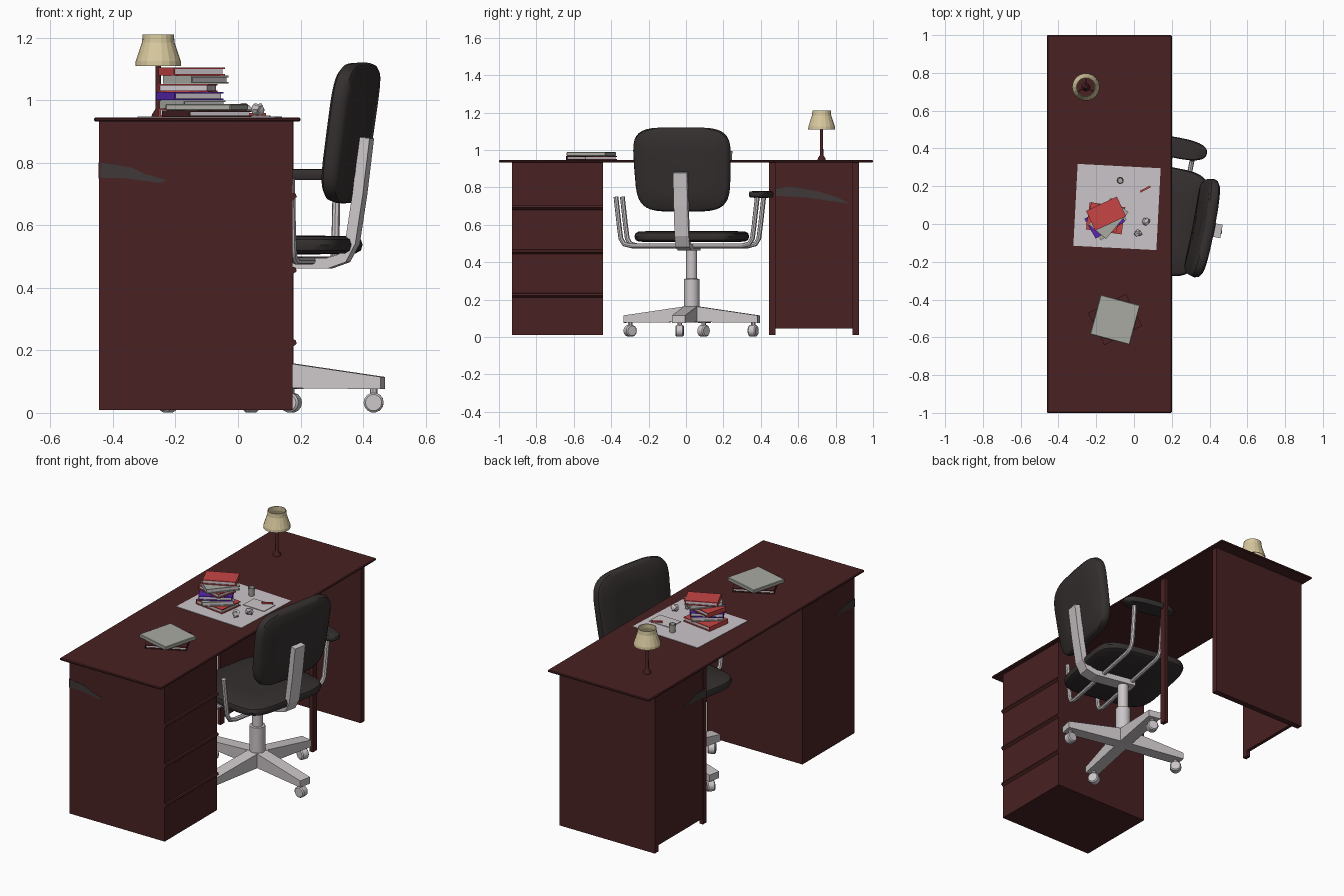
import bpy, bmesh, math, random
from mathutils import Matrix, Vector

if "Cube" in bpy.data.objects:
    bpy.data.objects.remove(bpy.data.objects["Cube"])

random.seed(4)

def material(name, r, g, b):
    m = bpy.data.materials.new(name)
    m.diffuse_color = (r, g, b, 1)
    m.use_nodes = True
    m.node_tree.nodes["Principled BSDF"].inputs["Base Color"].default_value = m.diffuse_color
    return m

WOOD = material("dark_red_wood", .066, .015, .016)
GRAIN = material("grain_grey", .05, .04, .04)
BLACK = material("black_fabric", .036, .029, .029)
METAL = material("pale_metal", .60, .56, .58)
RED = material("red_cover", .58, .06, .06)
PURPLE = material("purple_cover", .10, .02, .42)
GREY = material("grey_cover", .40, .40, .36)
PAPER = material("paper_white", .60, .56, .59)
SHADE = material("lamp_beige", .68, .58, .34)

CHAIR = Matrix.Translation((.105, .03, 0)) @ Matrix.Rotation(math.radians(-11), 4, 'Z')
ID = Matrix.Identity(4)

def finish(name, bm, mat, m=ID, smooth=False):
    bmesh.ops.recalc_face_normals(bm, faces=bm.faces)
    bm.transform(m)
    me = bpy.data.meshes.new(name)
    bm.to_mesh(me)
    bm.free()
    me.materials.append(mat)
    ob = bpy.data.objects.new(name, me)
    bpy.context.collection.objects.link(ob)
    if smooth:
        bpy.ops.object.select_all(action='DESELECT')
        ob.select_set(True)
        bpy.context.view_layer.objects.active = ob
        bpy.ops.object.shade_smooth_by_angle(angle=math.radians(40))
    return ob

def box(name, x, y, z, mat, m=ID, bevel=0):
    bm = bmesh.new()
    bmesh.ops.create_cube(bm, size=1)
    for v in bm.verts:
        v.co = [(a + b) / 2 + c * (b - a) for c, (a, b) in zip(v.co, (x, y, z))]
    if bevel:
        bmesh.ops.bevel(bm, geom=bm.edges[:], offset=bevel, segments=1, affect='EDGES')
    return finish(name, bm, mat, m)

def prism(name, pts, axis, lo, hi, mat, m=ID):
    """Extrude a 2D outline along x or y (outline is (y,z) or (x,z))."""
    bm = bmesh.new()
    at = (lambda p, t: (t, p[0], p[1])) if axis == 'x' else (lambda p, t: (p[0], t, p[1]))
    rings = [[bm.verts.new(at(p, t)) for p in pts] for t in (lo, hi)]
    loft(bm, rings)
    return finish(name, bm, mat, m)

def loft(bm, rings, caps=True):
    n = len(rings[0])
    for a, b in zip(rings, rings[1:]):
        for i in range(n):
            bm.faces.new((a[i], a[(i + 1) % n], b[(i + 1) % n], b[i]))
    if caps:
        bm.faces.new(rings[0])
        bm.faces.new(rings[-1])

def lathe(name, profile, centre, mat, sides=16, m=ID, caps=True, smooth=True):
    bm = bmesh.new()
    ang = [2 * math.pi * i / sides for i in range(sides)]
    loft(bm, [[bm.verts.new((r * math.cos(a), r * math.sin(a), z)) for a in ang]
              for r, z in profile], caps)
    return finish(name, bm, mat, m @ Matrix.Translation(centre), smooth)

def cushion(name, w, h, t, mat, m, power=5, bow=0, taper=0):
    """Soft pad: superellipse outline in local xy, thickness along z."""
    bm = bmesh.new()
    rings = []
    for s, z in ((.5, -.5), (.92, -.46), (.98, -.3), (1, 0), (.98, .3), (.92, .46), (.5, .5)):
        ring = []
        for i in range(40):
            a = 2 * math.pi * i / 40
            c, d = math.cos(a), math.sin(a)
            u = math.copysign(abs(c) ** (2 / power), c) * s
            v = math.copysign(abs(d) ** (2 / power), d) * s
            ring.append(bm.verts.new((u * w / 2 * (1 + taper * v), v * h / 2, z * t - bow * u * u)))
        rings.append(ring)
    loft(bm, rings)
    return finish(name, bm, mat, m, True)

def tube(name, pts, r, mat, m, sides=8):
    """Round tube through points lying in a local yz plane."""
    bm = bmesh.new()
    P = [Vector(p) for p in pts]
    rings = []
    for i, p in enumerate(P):
        d = (P[min(i + 1, len(P) - 1)] - P[max(i - 1, 0)]).normalized()
        n = Vector((1, 0, 0)).cross(d)
        rings.append([bm.verts.new(p + r * (math.cos(a) * Vector((1, 0, 0)) + math.sin(a) * n))
                      for a in (2 * math.pi * k / sides for k in range(sides))])
    loft(bm, rings)
    return finish(name, bm, mat, m, True)

# Desk
box("desk_top", (-.46, .20), (-1, 1), (.932, .945), WOOD, bevel=.004)
box("drawer_pedestal", (-.445, .175), (-.93, -.445), (.01, .934), WOOD)
for i, z in enumerate((.705, .468, .236)):
    prism(f"drawer_lip_{i}", [(.17, z), (.184, z - .003), (.188, z - .014), (.17, z - .03)],
          'y', -.93, -.445, WOOD)
box("outer_side_panel", (-.445, .175), (.89, .925), (.01, .934), WOOD)
box("back_panel", (-.443, -.423), (.45, .92), (.045, .934), WOOD)
for n, x in (("front", .155), ("rear", -.445)):
    box(f"inner_{n}_post", (x, x + .022), (.443, .478), (.01, .934), WOOD)

# Grey grain streaks
streak = [(.48, .79), (.55, .805), (.70, .78), (.80, .75), (.88, .712), (.75, .73), (.65, .745), (.48, .755)]
prism("grain_inside", streak, 'x', -.4235, -.422, GRAIN)
prism("grain_back", [(.45, .80), (.54, .80), (.66, .765), (.55, .76), (.45, .75)], 'x', -.4465, -.4425, GRAIN)
prism("grain_back_drawer", [(-.93, .80), (-.84, .795), (-.74, .765), (-.84, .76), (-.93, .75)],
      'x', -.4465, -.4445, GRAIN)
prism("grain_front", [(-.44, .80), (-.34, .785), (-.30, .765), (-.23, .745), (-.25, .735), (-.36, .75), (-.44, .752)],
      'y', -.9315, -.9295, GRAIN)

# Chair base: four tapered legs with casters
for i in range(4):
    R = CHAIR @ Matrix.Rotation(math.pi / 2 * i, 4, 'Z')
    leg = prism(f"base_leg_{i}", [(0, .08), (.365, .076), (.365, .115), (0, .168)], 'y', -.036, .036, METAL, R)
    C = R @ Matrix.Translation((.335, 0, .033)) @ Matrix.Rotation(math.radians(70 * i + 10), 4, 'Z') \
        @ Matrix.Rotation(math.pi / 2, 4, 'X')
    lathe(f"caster_{i}", [(.026, -.022), (.032, -.016), (.032, .016), (.026, .022)], (0, 0, 0), METAL, 14, C)
    lathe(f"caster_stem_{i}", [(.012, .04), (.012, .085)], (.335, 0, 0), METAL, 8, R)
lathe("gas_column", [(.042, .1), (.042, .31), (.03, .312), (.03, .475)], (0, 0, 0), METAL, 16, CHAIR)

# Chair seat and back
cushion("seat", .55, .57, .06, BLACK, CHAIR @ Matrix.Translation((-.005, 0, .537)))
lean = CHAIR @ Matrix.Translation((.268, 0, .895)) @ Matrix.Rotation(math.radians(8), 4, 'Y') \
    @ Matrix(((0, 0, 1, 0), (1, 0, 0, 0), (0, 1, 0, 0), (0, 0, 0, 1)))
cushion("backrest", .525, .455, .065, BLACK, lean, 4.5, .012, .04)

# Bent bar joining seat and backrest
path = [(-.06, .478), (.19, .478), (.24, .495), (.266, .545), (.29, .70), (.312, .88)]
left, right = [], []
for i, p in enumerate(path):
    a, b = Vector(path[max(i - 1, 0)]), Vector(path[min(i + 1, len(path) - 1)])
    d = (b - a).normalized() * .017
    left.append((p[0] - d.y, p[1] + d.x))
    right.append((p[0] + d.y, p[1] - d.x))
prism("back_support_bar", left + right[::-1], 'y', -.038, .038, METAL, CHAIR)

# Arm tubes; only one side carries a pad
half = [(.30, .487), (.34, .497), (.358, .525), (.368, .60), (.385, .75)]
for i, x in enumerate((-.04, .14)):
    pts = [(x, -y, z) for y, z in reversed(half)] + [(x, y, z) for y, z in half]
    tube(f"arm_tube_{i}", pts, .013, METAL, CHAIR)
cushion("arm_pad", .31, .11, .036, BLACK, CHAIR @ Matrix.Translation((.055, .39, .762)), 2.6)

# Lamp
LAMP = (-.255, .725, 0)
lathe("lamp_stand", [(.022, .945), (.020, .955), (.009, .972), (.008, 1.15)], LAMP, WOOD, 12)
lathe("lamp_shade", [(.073, 1.11), (.072, 1.125), (.062, 1.155), (.052, 1.185), (.050, 1.21),
                     (.047, 1.21), (.049, 1.185), (.059, 1.155), (.069, 1.125), (.070, 1.11), (.073, 1.11)],
      LAMP, SHADE, 18, caps=False, smooth=False)
for i in range(3):
    box(f"shade_arm_{i}", (0, .062), (-.003, .003), (1.143, 1.149), WOOD,
        Matrix.Translation(LAMP) @ Matrix.Rotation(math.radians(120 * i + 90), 4, 'Z'))

# Books: two covers, a spine and a page block
def book(name, x, y, z, w, d, h, deg, mat):
    M = Matrix.Translation((x, y, z)) @ Matrix.Rotation(math.radians(deg), 4, 'Z')
    w, d = w / 2, d / 2
    box(name + "_pages", (-w + .004, w - .005), (-d + .005, d - .005), (.002, h - .002), PAPER, M)
    box(name + "_lower_cover", (-w, w), (-d, d), (0, .005), mat, M)
    box(name + "_upper_cover", (-w, w), (-d, d), (h - .005, h), mat, M)
    box(name + "_spine", (-w, -w + .005), (-d, d), (0, h), mat, M)

stack = [(-.15, .03, .19, .145, -8, RED), (-.145, .015, .175, .12, 40, GREY),
         (-.155, .02, .18, .12, 30, PURPLE), (-.16, .035, .165, .125, -14, RED),
         (-.135, .03, .185, .12, 50, GREY), (-.148, .055, .18, .115, 25, RED)]
for i, (x, y, w, d, a, c) in enumerate(stack):
    book(f"stack_book_{i}", x, y, .9475 + .0263 * i, w, d, .0255, a, c)
book("lower_flat_book", -.10, -.505, .9455, .225, .19, .021, 27, WOOD)
box("upper_flat_book", (-.108, .108), (-.108, .108), (.967, .988), GREY,
    Matrix.Translation((-.10, -.507, 0)) @ Matrix.Rotation(math.radians(-15), 4, 'Z'), .003)

# Blotter, note sheet, pen, cup and crumpled paper
box("blotter", (-.22, .22), (-.217, .217), (.945, .9475), PAPER,
    Matrix.Translation((-.09, .09, 0)) @ Matrix.Rotation(math.radians(-3), 4, 'Z'))
box("note_sheet", (-.07, .07), (-.048, .048), (.9475, .951), METAL,
    Matrix.Translation((.033, .148, 0)) @ Matrix.Rotation(math.radians(-2), 4, 'Z'))
box("red_pen", (-.03, .03), (-.005, .005), (.951, .959), RED,
    Matrix.Translation((.06, .185, 0)) @ Matrix.Rotation(math.radians(28), 4, 'Z'))
lathe("cup", [(.015, .9475), (.019, .995), (.016, .995), (.013, .952)], (-.073, .23, 0), GREY, 14)
for i, (x, y) in enumerate(((.062, .015), (.022, -.048))):
    bm = bmesh.new()
    bmesh.ops.create_icosphere(bm, subdivisions=2, radius=.022)
    for v in bm.verts:
        v.co *= random.uniform(.65, 1.15)
    finish(f"crumpled_paper_{i}", bm, METAL, Matrix.Translation((x, y, .97)))
